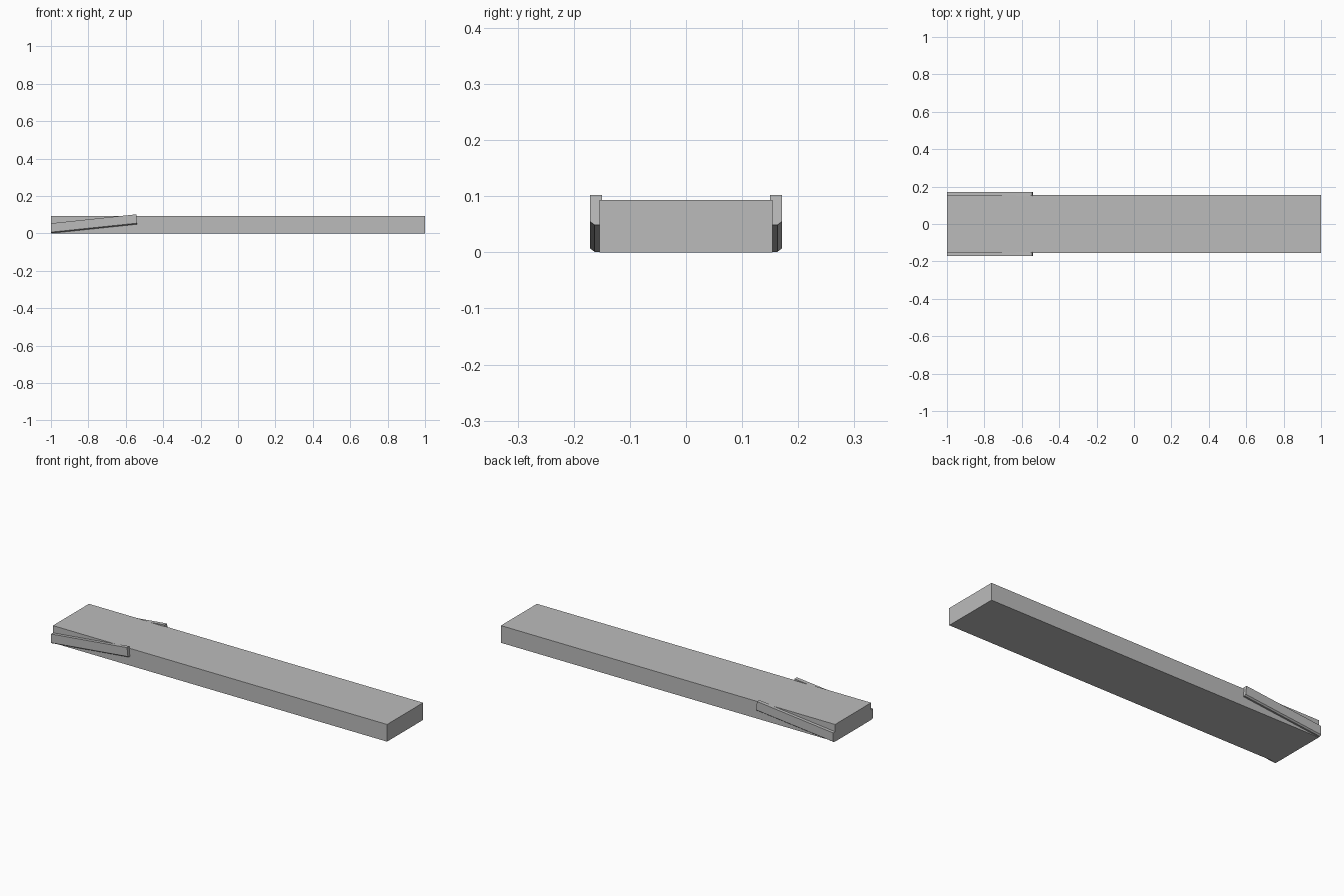
import bpy, bmesh
from mathutils import Vector

cube = bpy.data.objects.get("Cube")
if cube:
    bpy.data.objects.remove(cube, do_unlink=True)

# Single plain material
grey = bpy.data.materials.new("light_grey")
grey.use_nodes = True
colour = (0.5, 0.5, 0.5, 1)
grey.diffuse_color = colour
grey.node_tree.nodes["Principled BSDF"].inputs["Base Color"].default_value = colour


def extrude_part(name, points, offset):
    """Solid made by sweeping a planar outline along an offset."""
    bm = bmesh.new()
    face = bm.faces.new([bm.verts.new(p) for p in points])
    swept = bmesh.ops.extrude_face_region(bm, geom=[face])["geom"]
    verts = [v for v in swept if isinstance(v, bmesh.types.BMVert)]
    bmesh.ops.translate(bm, verts=verts, vec=Vector(offset))
    bmesh.ops.recalc_face_normals(bm, faces=bm.faces)
    mesh = bpy.data.meshes.new(name)
    bm.to_mesh(mesh)
    bm.free()
    mesh.materials.append(grey)
    obj = bpy.data.objects.new(name, mesh)
    bpy.context.collection.objects.link(obj)
    return obj, verts


# Long flat plank
half_width, height = 0.154, 0.093
outline = [(-1, -half_width, 0), (-1, half_width, 0),
           (-1, half_width, height), (-1, -half_width, height)]
extrude_part("plank", outline, (2, 0, 0))

# Sloping side rails with a chamfered lower outer edge
section = [(0.150, 0.001), (0.163, 0.001), (0.171, 0.007),
           (0.171, 0.054), (0.150, 0.054)]
for side, name in ((-1, "right_rail"), (1, "left_rail")):
    points = [(-1, side * y, z) for y, z in section]
    rail, _ = extrude_part(name, points, (0.458, 0, 0.048))
    # Square the raised end to the slope
    for v in rail.data.vertices:
        if v.co.x > -0.9:
            v.co.x -= 0.1 * (v.co.z - 0.08)
